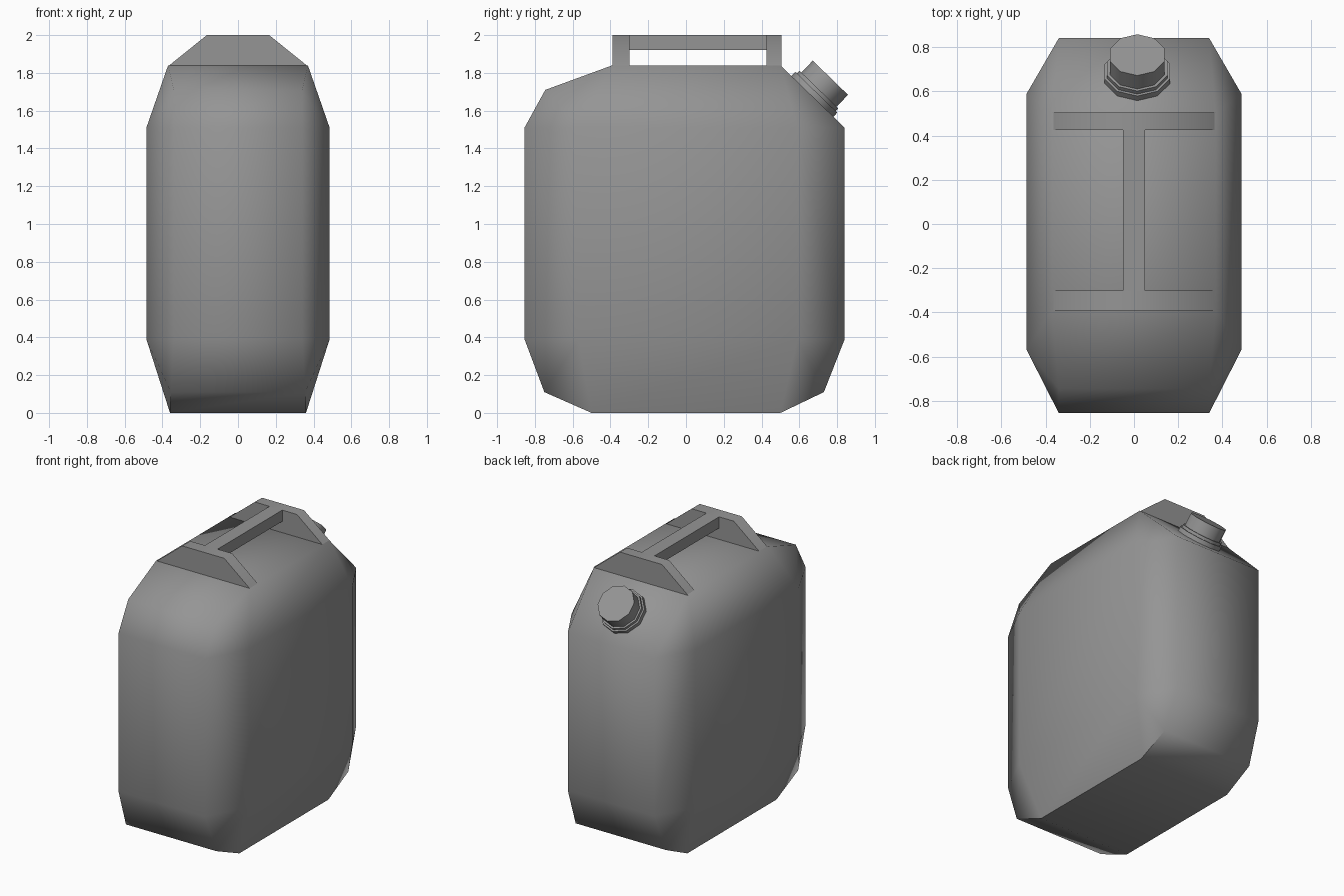
import bpy, bmesh, math
from mathutils import Matrix, Vector

if "Cube" in bpy.data.objects:
    bpy.data.objects.remove(bpy.data.objects["Cube"], do_unlink=True)

grey = bpy.data.materials.new("grey_metal")
grey.use_nodes = True
colour = (0.3, 0.3, 0.3, 1)
grey.diffuse_color = colour
grey.node_tree.nodes["Principled BSDF"].inputs["Base Color"].default_value = colour


def finish(name, bm, angle):
    """Turn a bmesh into a shaded object."""
    bmesh.ops.recalc_face_normals(bm, faces=bm.faces)
    mesh = bpy.data.meshes.new(name)
    bm.to_mesh(mesh)
    bm.free()
    mesh.materials.append(grey)
    obj = bpy.data.objects.new(name, mesh)
    bpy.context.collection.objects.link(obj)
    bpy.ops.object.select_all(action='DESELECT')
    obj.select_set(True)
    bpy.context.view_layer.objects.active = obj
    bpy.ops.object.shade_smooth_by_angle(angle=math.radians(angle))
    return obj


def prism(name, outline, y0, y1, angle=50):
    """Extrude an x-z outline along y."""
    bm = bmesh.new()
    face = bm.faces.new([bm.verts.new((x, y0, z)) for x, z in outline])
    new = bmesh.ops.extrude_face_region(bm, geom=[face])["geom"]
    bmesh.ops.translate(bm, vec=(0, y1 - y0, 0),
                        verts=[v for v in new if isinstance(v, bmesh.types.BMVert)])
    return finish(name, bm, angle)


# Can body: each side panel corner fans out to its own run of rim points
corners = [
    ((-0.57, 0.39), [(-0.5, 0, .36), (-0.75, 0.11, .355), (-0.855, 0.39, .34)]),
    ((-0.57, 1.51), [(-0.855, 1.51, .34), (-0.745, 1.71, .34), (-0.39, 1.84, .37)]),
    ((0.59, 1.51), [(0.5, 1.84, .37), (0.84, 1.51, .34)]),
    ((0.59, 0.39), [(0.84, 0.39, .34), (0.73, 0.11, .355), (0.5, 0, .36)]),
]
bm = bmesh.new()
rims = []
for side in (-1, 1):
    panel = [bm.verts.new((side * 0.485, y, z)) for (y, z), _ in corners]
    runs = [[bm.verts.new((side * x, y, z)) for y, z, x in run] for _, run in corners]
    bm.faces.new(panel)
    for i, run in enumerate(runs):
        for a, b in zip(run, run[1:]):
            bm.faces.new((panel[i], a, b))
        j = (i + 1) % len(runs)
        bm.faces.new((panel[i], run[-1], runs[j][0], panel[j]))
    rims.append([v for run in runs for v in run])
count = len(rims[0])
for i in range(count):
    j = (i + 1) % count
    bm.faces.new((rims[0][i], rims[0][j], rims[1][j], rims[1][i]))
finish("can_body", bm, 65)

# Handle: two end walls and a centre grip
wall = [(-0.37, 1.835), (0.37, 1.835), (0.165, 2), (-0.165, 2)]
prism("front_handle_wall", wall, -0.39, -0.3)
prism("back_handle_wall", wall, 0.425, 0.505)
grip = [(-0.05, 1.92), (0.05, 1.92), (0.05, 2), (-0.05, 2)]
prism("handle_grip", grip, -0.3, 0.425)

# Spout collar and screw cap, standing on the sloped shoulder
normal = Vector((0, 0.697, 0.717))
base = Vector((0.015, 0.669, 1.676))
turn = normal.to_track_quat('Z', 'Y').to_matrix().to_4x4()


def disc(name, radius, low, high):
    bm = bmesh.new()
    place = Matrix.Translation(base + normal * (low + high) / 2) @ turn
    bmesh.ops.create_cone(bm, cap_ends=True, segments=10, radius1=radius,
                          radius2=radius, depth=high - low, matrix=place)
    finish(name, bm, 50)


disc("spout_collar", 0.155, -0.02, 0.03)
disc("spout_ring", 0.143, 0.02, 0.05)
disc("screw_cap", 0.13, 0.04, 0.137)
